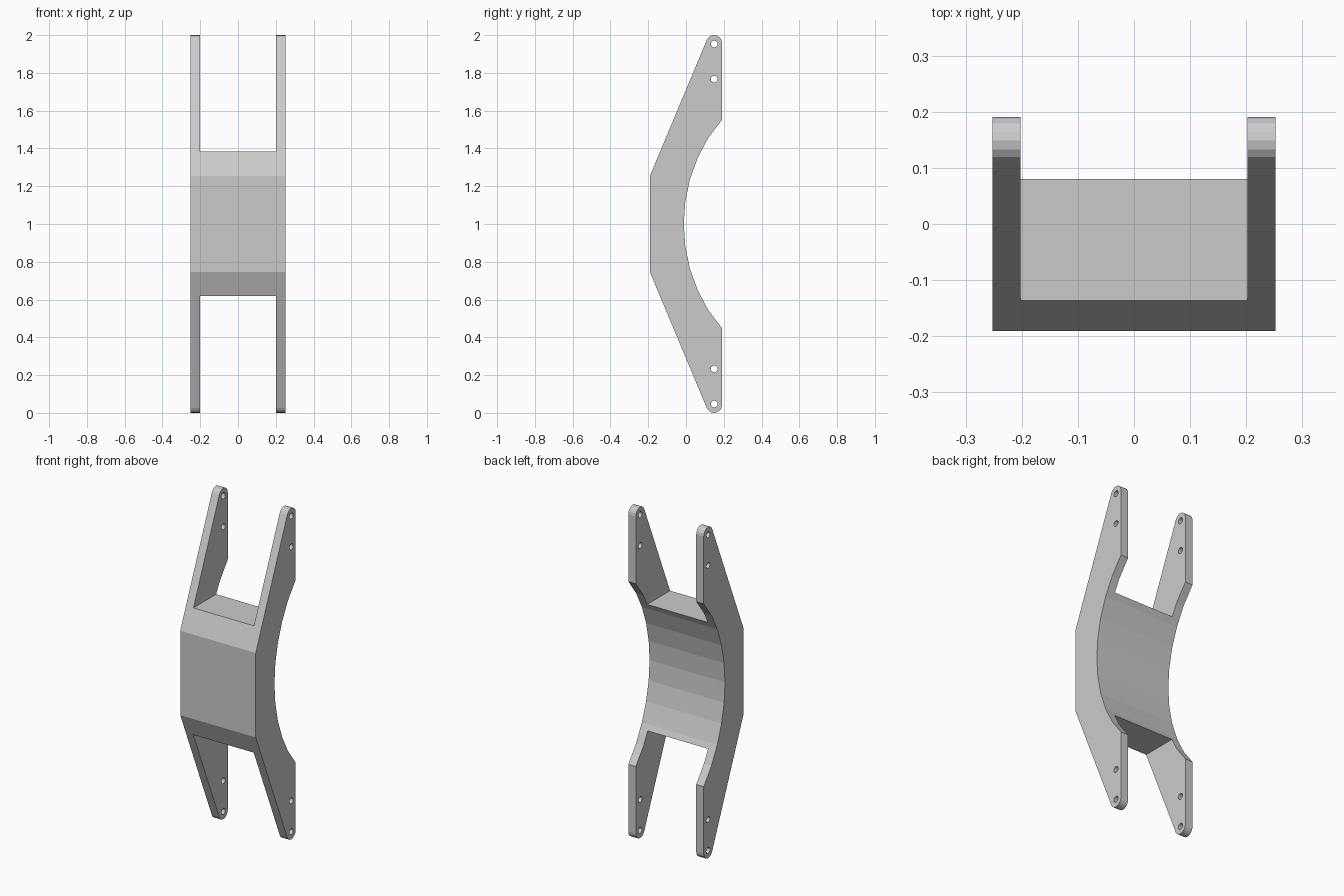
import bpy, bmesh
from math import sin, cos, pi, radians, asin

if "Cube" in bpy.data.objects:
    bpy.data.objects.remove(bpy.data.objects["Cube"])

HALF_W, INNER = 0.252, 0.202      # outer and inner half widths
TIP_Y, TIP_Z, TIP_R = 0.149, 0.958, 0.042


def arc(cy, cz, r, a0, a1, n):
    return [(cy + r * cos(a0 + (a1 - a0) * i / n),
             cz + r * sin(a0 + (a1 - a0) * i / n)) for i in range(n + 1)]


def add_loop(curve, pts):
    s = curve.splines.new('POLY')
    s.points.add(len(pts) - 1)
    for p, (y, z) in zip(s.points, pts):
        p.co = (y, z, 0, 1)
    s.use_cyclic_u = True


# Side outline, measured from mid height: rounded tip, slanted front, curved back
upper = arc(TIP_Y, TIP_Z, TIP_R, 0, radians(157), 7) + [(-0.191, 0.255)]
lower = [(y, -z) for y, z in reversed(upper)]
R = 0.865
half = asin(0.552 / R)
back = arc(-0.012 + R, 0, R, pi + half, pi - half, 10)
back[0], back[-1] = (0.191, -0.552), (0.191, 0.552)

curve = bpy.data.curves.new("bracket_outline", 'CURVE')
curve.dimensions = '2D'
curve.fill_mode = 'BOTH'
curve.extrude = HALF_W
add_loop(curve, upper + lower + back)
# Bolt holes near both ends of the arms
for z in (0.953, 0.767, -0.767, -0.953):
    add_loop(curve, arc(0.149, z, 0.018, 0, 2 * pi * 15 / 16, 15))

bracket = bpy.data.objects.new("bracket", curve)
bpy.context.collection.objects.link(bracket)
bracket.rotation_euler = (pi / 2, 0, pi / 2)
bracket.location.z = 1
bpy.context.view_layer.objects.active = bracket
bracket.select_set(True)
bpy.ops.object.convert(target='MESH')
bracket = bpy.context.object
bracket.name = "bracket"

# Weld into a closed solid
bm = bmesh.new()
bm.from_mesh(bracket.data)
bmesh.ops.remove_doubles(bm, verts=bm.verts, dist=1e-5)
bmesh.ops.recalc_face_normals(bm, faces=bm.faces)
for f in bm.faces:
    f.smooth = False
bm.to_mesh(bracket.data)
bm.free()

# Slots that separate the arms above and below the central web
for name, z0, z1 in (("upper_slot", 1.385, 2.2), ("lower_slot", -0.2, 0.62)):
    bpy.ops.mesh.primitive_cube_add(size=1, location=(0, 0, (z0 + z1) / 2))
    slot = bpy.context.object
    slot.name = name
    slot.scale = (2 * INNER, 1, z1 - z0)
    slot.hide_render = True
    slot.display_type = 'WIRE'
    m = bracket.modifiers.new(name, 'BOOLEAN')
    m.operation = 'DIFFERENCE'
    m.solver = 'EXACT'
    m.object = slot
